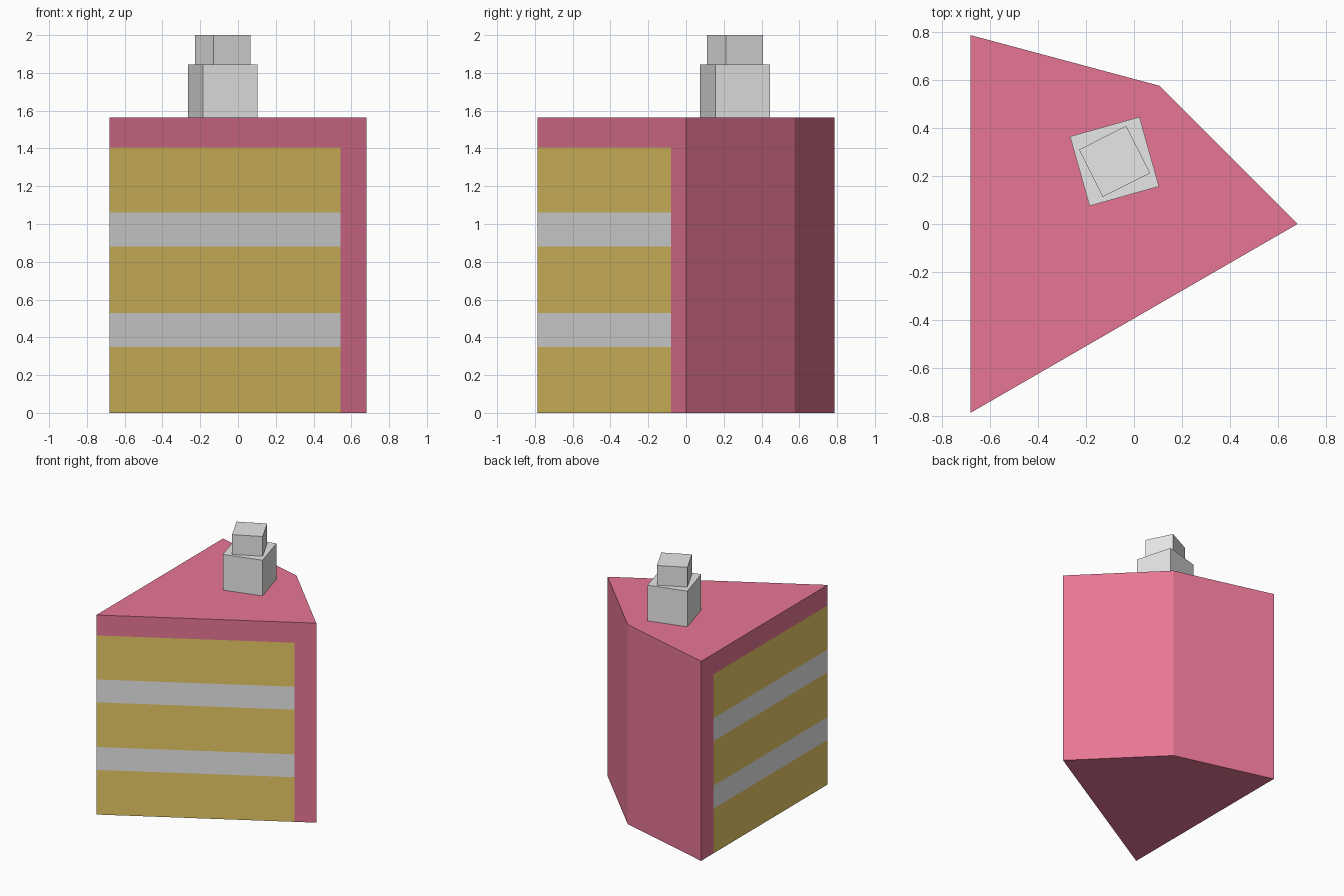
import bpy, bmesh, math
from mathutils import Vector

if "Cube" in bpy.data.objects:
    bpy.data.objects.remove(bpy.data.objects["Cube"])

R, H = 1.57, 1.565            # slice radius and height
CAKE = 0.9 * R                # sponge radius inside the icing
TIP = Vector((-0.68, -0.785, 0))
LEVELS = [0.35, 0.53, 0.88, 1.06, 1.405]


def material(name, rgb):
    m = bpy.data.materials.new(name)
    m.diffuse_color = (*rgb, 1)
    m.use_nodes = True
    m.node_tree.nodes["Principled BSDF"].inputs["Base Color"].default_value = m.diffuse_color
    return m


icing = material("pink icing", (0.807, 0.184, 0.301))
sponge = material("yellow sponge", (0.823, 0.604, 0.136))
cream = material("white cream", (0.8, 0.8, 0.8))


def add_object(name, bm, mats):
    bmesh.ops.recalc_face_normals(bm, faces=bm.faces[:])
    mesh = bpy.data.meshes.new(name)
    bm.to_mesh(mesh)
    bm.free()
    for m in mats:
        mesh.materials.append(m)
    ob = bpy.data.objects.new(name, mesh)
    bpy.context.collection.objects.link(ob)
    return ob


# Cake slice: a 60 degree wedge with two outer facets
def direction(deg):
    a = math.radians(deg)
    return Vector((math.cos(a), math.sin(a), 0))


bm = bmesh.new()
profile = [TIP] + [TIP + R * direction(d) for d in (30, 60, 90)]
base = bm.faces.new([bm.verts.new(p) for p in profile])
ext = bmesh.ops.extrude_face_region(bm, geom=[base], use_keep_orig=True)
bmesh.ops.translate(bm, vec=(0, 0, H),
                    verts=[g for g in ext["geom"] if isinstance(g, bmesh.types.BMVert)])
bm.normal_update()


def on_cut_side(f, deg):
    n = direction(deg + 90)
    return all(abs((v.co - TIP).dot(n)) < 1e-4 for v in f.verts)


# Split the two cut sides into layers and an icing border
for deg in (30, 90):
    planes = [(Vector((0, 0, z)), Vector((0, 0, 1))) for z in LEVELS]
    planes.append((TIP + CAKE * direction(deg), direction(deg)))
    for co, no in planes:
        faces = [f for f in bm.faces if on_cut_side(f, deg)]
        geom = set(faces)
        for f in faces:
            geom.update(f.edges)
            geom.update(f.verts)
        bmesh.ops.bisect_plane(bm, geom=list(geom), plane_co=co, plane_no=no)

# Colour the layers by height and distance from the tip
for f in bm.faces:
    for deg in (30, 90):
        if on_cut_side(f, deg):
            c = f.calc_center_median()
            if c.z < LEVELS[-1] and (c - TIP).dot(direction(deg)) < CAKE:
                f.material_index = 1 + sum(c.z > z for z in LEVELS) % 2
add_object("cake_slice", bm, [icing, sponge, cream])


# Whipped cream topping: two twisted blocks
def block(name, size, z0, z1, deg):
    b = bmesh.new()
    bmesh.ops.create_cube(b, size=1)
    ob = add_object(name, b, [cream])
    ob.scale = (size, size, z1 - z0)
    ob.location = (-0.081, 0.26, (z0 + z1) / 2)
    ob.rotation_euler.z = math.radians(deg)


block("cream_topping_lower", 0.30, 1.545, 1.845, 15.7)
block("cream_topping_upper", 0.22, 1.78, 2.0, 26.7)
